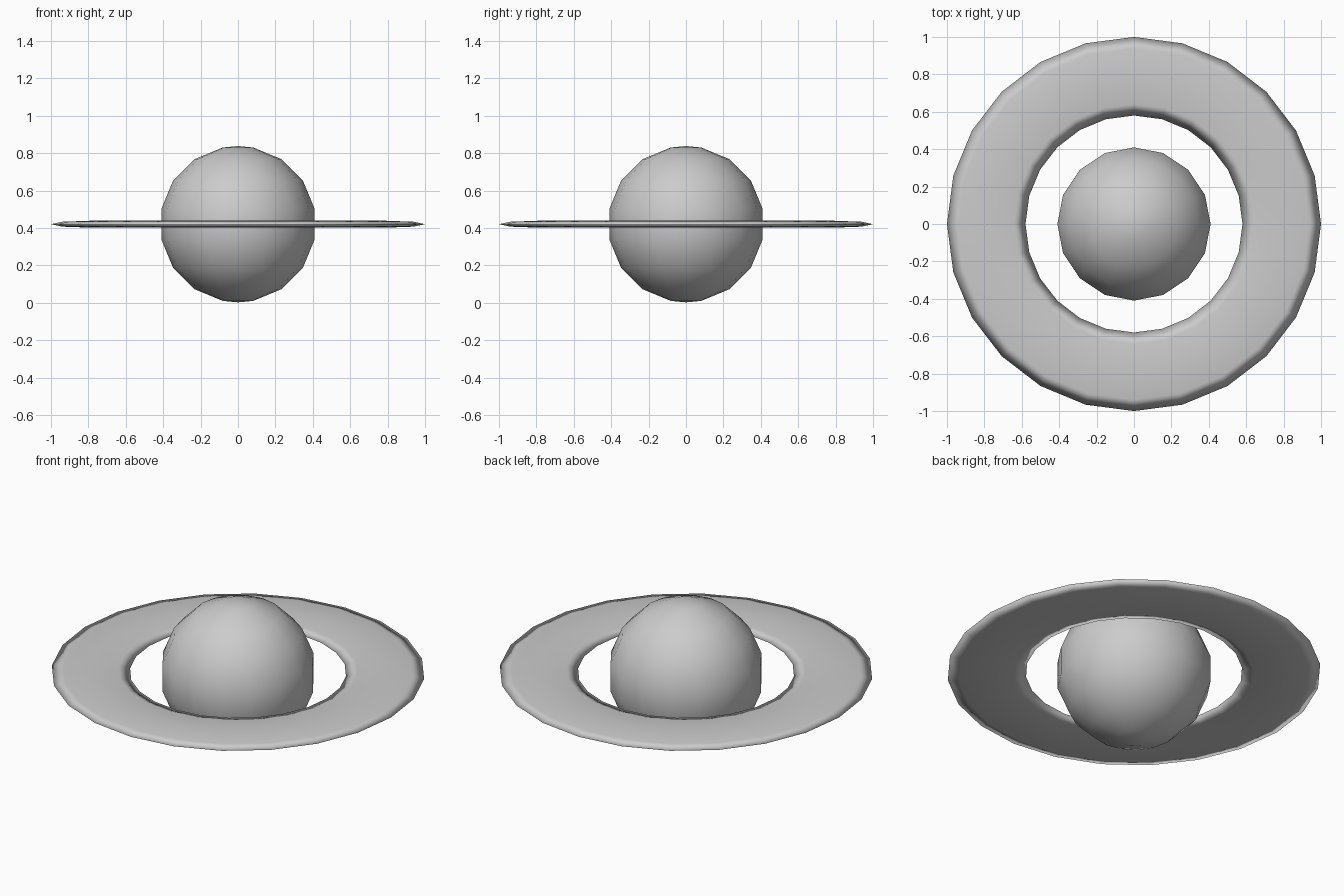
import bpy
import math

cube = bpy.data.objects.get("Cube")
if cube:
    bpy.data.objects.remove(cube, do_unlink=True)

RADIUS = 0.418
CENTRE = (0, 0, RADIUS + 0.002)

grey = bpy.data.materials.new("plain grey")
grey.use_nodes = True
colour = (0.6, 0.6, 0.6, 1)
grey.diffuse_color = colour
grey.node_tree.nodes["Principled BSDF"].inputs["Base Color"].default_value = colour


def spin(name, profile, sides, closed):
    """Revolve an (r, z) profile about z, joining its ends if closed; on-axis points become poles."""
    verts, rows, faces = [], [], []
    for r, z in profile:
        count = sides if r > 1e-6 else 1
        row = [len(verts) + i for i in range(count)]
        for i in range(count):
            a = 2 * math.pi * i / sides
            verts.append((r * math.cos(a), r * math.sin(a), z))
        rows.append([row[i % count] for i in range(sides)])
    pairs = list(zip(rows, rows[1:]))
    if closed:
        pairs.append((rows[-1], rows[0]))
    for low, high in pairs:
        for i in range(sides):
            j = (i + 1) % sides
            corners = (low[i], low[j], high[j], high[i])
            faces.append(list(dict.fromkeys(corners)))
    mesh = bpy.data.meshes.new(name)
    mesh.from_pydata(verts, [], faces)
    mesh.materials.append(grey)
    mesh.shade_smooth()
    obj = bpy.data.objects.new(name, mesh)
    obj.location = CENTRE
    bpy.context.collection.objects.link(obj)
    return obj


# Globe: poles plus eight latitude rows that straddle the equator
angles = [0] + [math.pi * (k + 0.5) / 8 for k in range(8)] + [math.pi]
globe = [(RADIUS * math.sin(a), -RADIUS * math.cos(a)) for a in angles]
spin("planet_globe", globe, 16, False)

# Ring: flattened torus with an eight-sided section
section = [2 * math.pi * k / 8 for k in range(8)]
ring = [(0.79 + 0.21 * math.cos(a), 0.0185 * math.sin(a)) for a in section]
spin("planet_ring", ring, 24, True)
